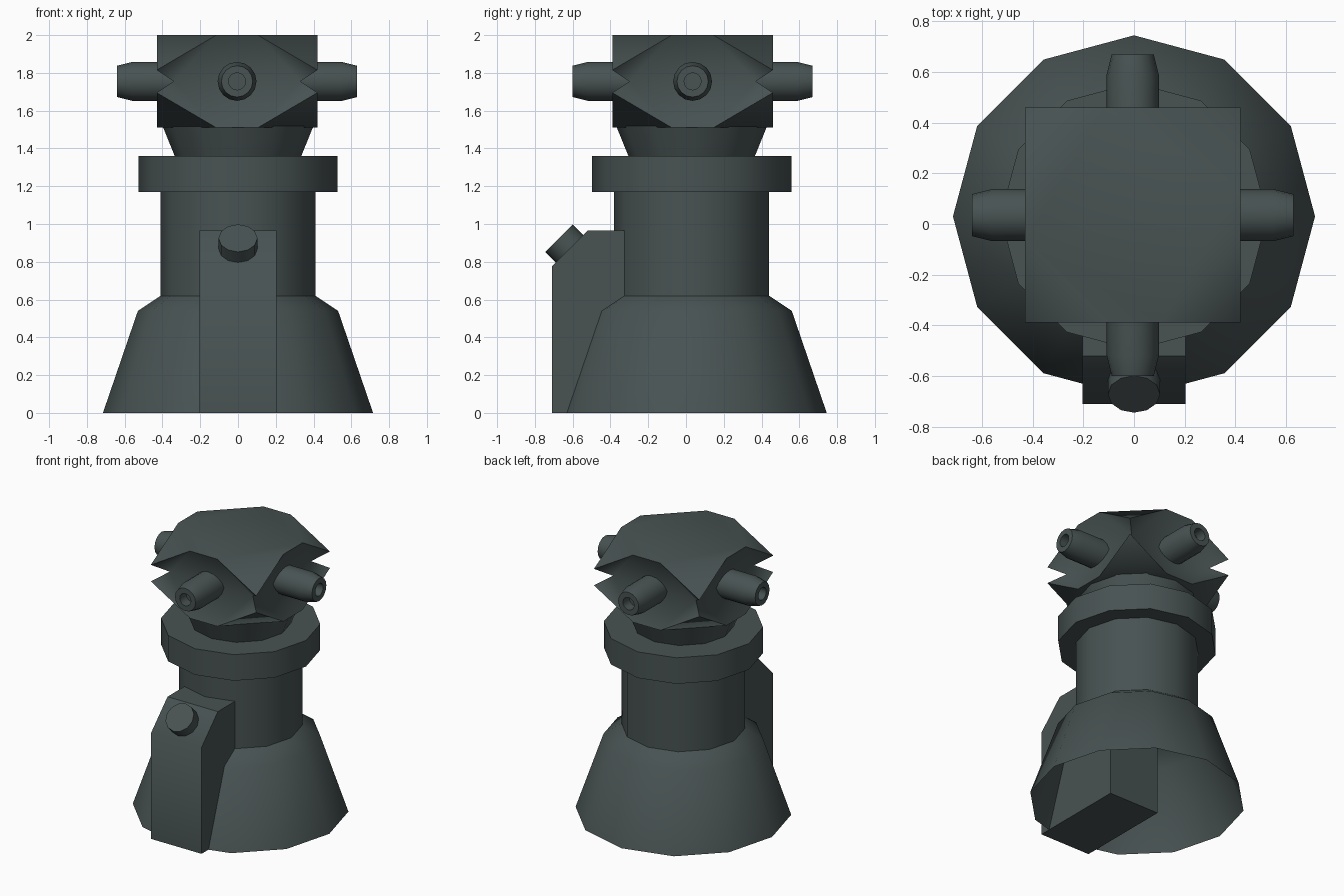
import bpy, bmesh, math
from mathutils import Matrix, Vector

cube = bpy.data.objects.get("Cube")
if cube:
    bpy.data.objects.remove(cube, do_unlink=True)

slate = bpy.data.materials.new("dark_slate")
slate.use_nodes = True
colour = (0.065, 0.085, 0.085, 1)
slate.diffuse_color = colour
slate.node_tree.nodes["Principled BSDF"].inputs["Base Color"].default_value = colour


def finish(name, bm, matrix=Matrix.Identity(4)):
    """Turn a bmesh into a shaded object."""
    bmesh.ops.remove_doubles(bm, verts=bm.verts, dist=0.0005)
    bmesh.ops.recalc_face_normals(bm, faces=bm.faces)
    bm.transform(matrix)
    mesh = bpy.data.meshes.new(name)
    bm.to_mesh(mesh)
    bm.free()
    mesh.materials.append(slate)
    obj = bpy.data.objects.new(name, mesh)
    bpy.context.collection.objects.link(obj)
    bpy.ops.object.select_all(action="DESELECT")
    obj.select_set(True)
    bpy.context.view_layer.objects.active = obj
    bpy.ops.object.shade_smooth_by_angle(angle=math.radians(45))
    return obj


def lathe(name, profile, matrix, sides=12):
    """Revolve (radius, height) points about z; zero radius closes an end."""
    bm = bmesh.new()
    rings = []
    for r, z in profile:
        rings.append([bm.verts.new((r * math.cos(a), r * math.sin(a), z))
                      for a in (math.tau * i / sides for i in range(sides))]
                     if r else [bm.verts.new((0, 0, z))] * sides)
    for low, high in zip(rings, rings[1:]):
        for i in range(sides):
            j = (i + 1) % sides
            bm.faces.new(list(dict.fromkeys((low[i], low[j], high[j], high[i]))))
    return finish(name, bm, matrix)


# Tower body: hollow skirt, column, collar and neck
axis = Matrix.Translation((0, 0.03, 0))
lathe("base_skirt", [(0.715, 0), (0.53, 0.54), (0.41, 0.62)], axis)
lathe("column", [(0, 0.62), (0.41, 0.62), (0.41, 1.17), (0, 1.17)], axis)
lathe("collar", [(0, 1.17), (0.528, 1.17), (0.528, 1.36), (0, 1.36)], axis)
lathe("neck", [(0, 1.36), (0.335, 1.36), (0.4, 1.52), (0, 1.52)], axis)

# Front housing with a slanted top corner
bm = bmesh.new()
side = [bm.verts.new((-0.203, y, z)) for y, z in
        ((-0.71, 0), (-0.71, 0.775), (-0.522, 0.965), (0, 0.965), (0, 0))]
face = bm.faces.new(side)
extruded = bmesh.ops.extrude_face_region(bm, geom=[face])["geom"]
bmesh.ops.translate(bm, vec=(0.406, 0, 0),
                    verts=[v for v in extruded if isinstance(v, bmesh.types.BMVert)])
finish("front_housing", bm)

# Round knob on the slanted face
knob_place = Matrix.Translation((0, -0.617, 0.87)) @ Matrix.Rotation(math.radians(45), 4, "X")
lathe("knob", [(0, -0.03), (0.103, -0.03), (0.103, 0.078), (0, 0.078)], knob_place)

# Head: block with clipped, notched corners and a folded groove on each side
HALF, CLIP, TALL = 0.425, 0.11, 0.245
head_place = Matrix.Translation((-0.005, 0.035, 1.755))
bm = bmesh.new()


def add_face(points, turn):
    bm.faces.new([bm.verts.new(turn @ Vector(p)) for p in points])


for s in (1, -1):
    rim = []
    for k in range(4):
        turn = Matrix.Rotation(k * math.pi / 2, 4, "Z")
        rim_l, rim_r = (-CLIP, -HALF, s * TALL), (CLIP, -HALF, s * TALL)
        tip_l, tip_r = (-HALF, -HALF, s * 0.06), (HALF, -HALF, s * 0.06)
        notch_l, notch_r = (-0.335, -0.335, 0), (0.335, -0.335, 0)
        add_face((rim_l, rim_r, notch_r, notch_l), turn)
        add_face((tip_l, rim_l, notch_l), turn)
        add_face((tip_r, notch_r, rim_r), turn)
        add_face((rim_r, tip_r, (HALF, -CLIP, s * TALL)), turn)
        rim += [turn @ Vector(rim_l), turn @ Vector(rim_r)]
    add_face(rim, Matrix.Identity(4))
finish("head", bm, head_place)

# Four barrels with tapered muzzles and a bore
barrel = [(0, 0.2), (0.103, 0.2), (0.103, 0.555), (0.083, 0.635),
          (0.045, 0.635), (0.045, 0.56), (0, 0.56)]
for k, label in enumerate(("back", "left", "front", "right")):
    aim = Matrix.Rotation(-k * math.pi / 2, 4, "Z") @ Matrix.Rotation(-math.pi / 2, 4, "X")
    lathe(label + "_barrel", barrel, head_place @ aim, 16)
